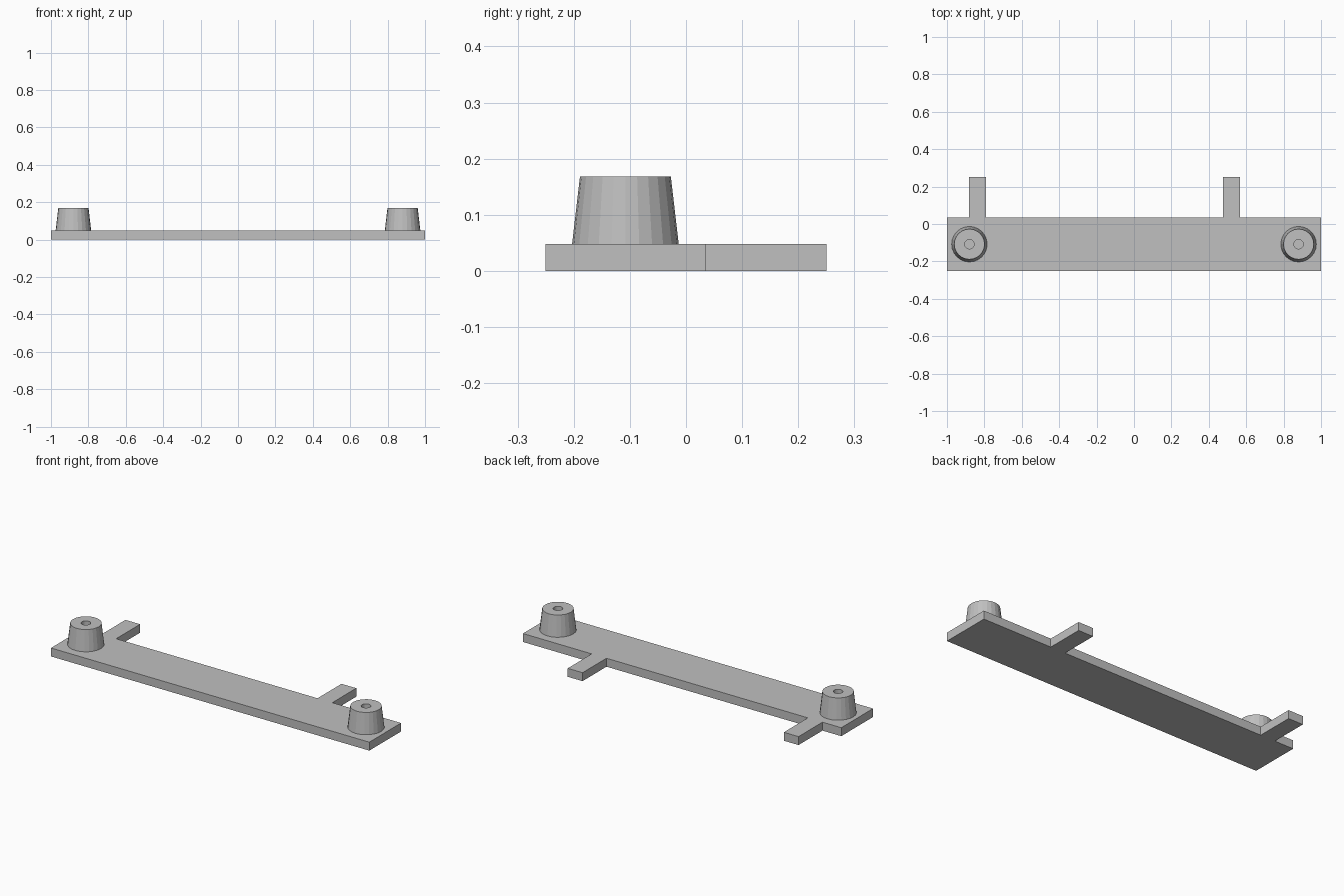
import bpy, bmesh
from math import cos, sin, tau

cube = bpy.data.objects.get("Cube")
if cube:
    bpy.data.objects.remove(cube, do_unlink=True)

grey = bpy.data.materials.new("light_grey")
grey.use_nodes = True
COLOUR = (0.527, 0.527, 0.527, 1)
grey.diffuse_color = COLOUR
grey.node_tree.nodes["Principled BSDF"].inputs["Base Color"].default_value = COLOUR

PLATE_TOP = 0.048
POST_TOP = 0.168
SIDES = 24


def finish(bm, name):
    bmesh.ops.recalc_face_normals(bm, faces=bm.faces)
    mesh = bpy.data.meshes.new(name)
    bm.to_mesh(mesh)
    bm.free()
    mesh.materials.append(grey)
    obj = bpy.data.objects.new(name, mesh)
    bpy.context.collection.objects.link(obj)
    return obj


# Base plate with two tabs on its back edge, extruded from one outline
front, back, tab_end = -0.25, 0.035, 0.25
outline = [(-1, front), (1, front), (1, back)]
for left, right in ((0.475, 0.568), (-0.882, -0.79)):
    outline += [(right, back), (right, tab_end), (left, tab_end), (left, back)]
outline.append((-1, back))

bm = bmesh.new()
bottom = bm.faces.new([bm.verts.new((x, y, 0)) for x, y in outline])
extruded = bmesh.ops.extrude_face_region(bm, geom=[bottom], use_keep_orig=True)
top_verts = [g for g in extruded["geom"] if isinstance(g, bmesh.types.BMVert)]
bmesh.ops.translate(bm, verts=top_verts, vec=(0, 0, PLATE_TOP))
finish(bm, "base_plate")


# Tapered post with a blind hole, lathed from a radius/height profile
def tapered_post(name, x):
    profile = [(0.095, PLATE_TOP), (0.081, POST_TOP),
               (0.025, POST_TOP), (0.025, PLATE_TOP)]
    bm = bmesh.new()
    rings = [[bm.verts.new((r * cos(tau * i / SIDES), r * sin(tau * i / SIDES), z))
              for i in range(SIDES)] for r, z in profile]
    for low, high in zip(rings, rings[1:]):
        for i in range(SIDES):
            j = (i + 1) % SIDES
            bm.faces.new((low[i], low[j], high[j], high[i]))
    # Underside ring closes the post against the plate; the plate is the hole floor
    for i in range(SIDES):
        j = (i + 1) % SIDES
        bm.faces.new((rings[-1][i], rings[-1][j], rings[0][j], rings[0][i]))
    finish(bm, name).location = (x, -0.108, 0)


tapered_post("left_post", 0.88)
tapered_post("right_post", -0.88)
